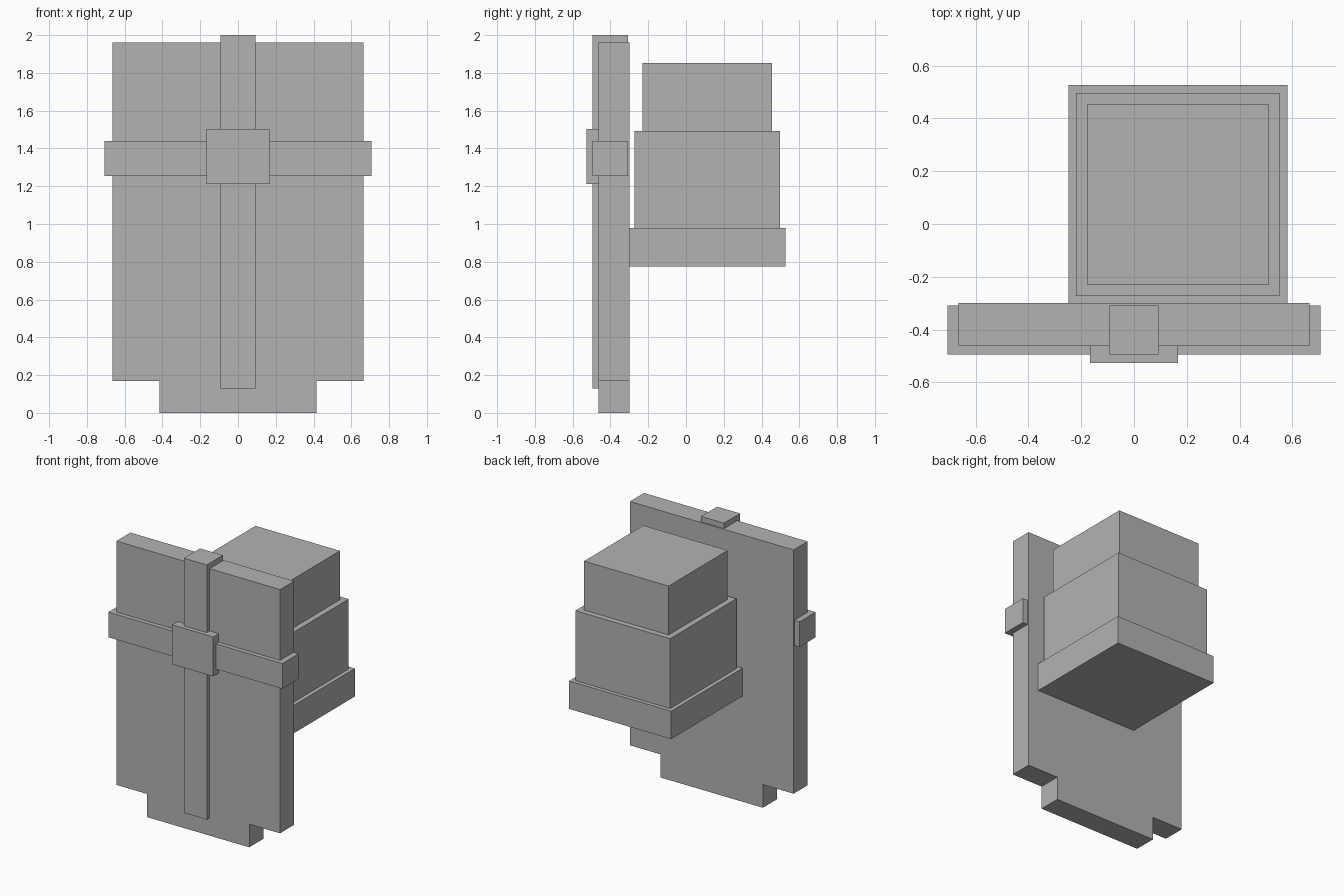
import bpy, bmesh

if "Cube" in bpy.data.objects:
    bpy.data.objects.remove(bpy.data.objects["Cube"])

grey = bpy.data.materials.new("plain_grey")
grey.diffuse_color = (0.45, 0.45, 0.45, 1)
grey.use_nodes = True
grey.node_tree.nodes["Principled BSDF"].inputs["Base Color"].default_value = grey.diffuse_color


def finish(name, bm):
    bmesh.ops.recalc_face_normals(bm, faces=bm.faces)
    mesh = bpy.data.meshes.new(name)
    bm.to_mesh(mesh)
    bm.free()
    mesh.materials.append(grey)
    obj = bpy.data.objects.new(name, mesh)
    bpy.context.collection.objects.link(obj)
    return obj


def extrude_profile(name, points, y0, y1):
    """Extrude an (x, z) outline from y0 back to y1."""
    bm = bmesh.new()
    face = bm.faces.new([bm.verts.new((x, y0, z)) for x, z in points])
    ext = bmesh.ops.extrude_face_region(bm, geom=[face])
    verts = [v for v in ext["geom"] if isinstance(v, bmesh.types.BMVert)]
    bmesh.ops.translate(bm, vec=(0, y1 - y0, 0), verts=verts)
    return finish(name, bm)


def plate(name, half_width, z0, z1, y0, y1):
    w = half_width
    return extrude_profile(name, [(-w, z0), (w, z0), (w, z1), (-w, z1)], y0, y1)


# Front panel with a narrower foot; outline mirrored about x = 0
half = [(0.415, 0), (0.415, 0.17), (0.665, 0.17), (0.665, 1.96)]
extrude_profile("panel", half + [(-x, z) for x, z in reversed(half)], -0.462, -0.299)

# Crossing straps and the square boss over their joint
plate("vertical_strap", 0.093, 0.13, 2.0, -0.495, -0.308)
plate("horizontal_strap", 0.707, 1.255, 1.44, -0.495, -0.308)
plate("centre_boss", 0.167, 1.213, 1.503, -0.526, -0.34)

# Stepped block behind the panel: square rings joined as one solid
cx, cy = 0.166, 0.112
tiers = [(0.415, 0.775, 0.98), (0.385, 0.98, 1.493), (0.343, 1.493, 1.852)]
bm = bmesh.new()
rings = []
for r, z0, z1 in tiers:
    for z in (z0, z1):
        rings.append([bm.verts.new((cx + sx * r, cy + sy * r, z))
                      for sx, sy in ((-1, -1), (1, -1), (1, 1), (-1, 1))])
for a, b in zip(rings, rings[1:]):
    for i in range(4):
        j = (i + 1) % 4
        bm.faces.new((a[i], a[j], b[j], b[i]))
bm.faces.new(rings[0])
bm.faces.new(rings[-1])
finish("stepped_block", bm)
